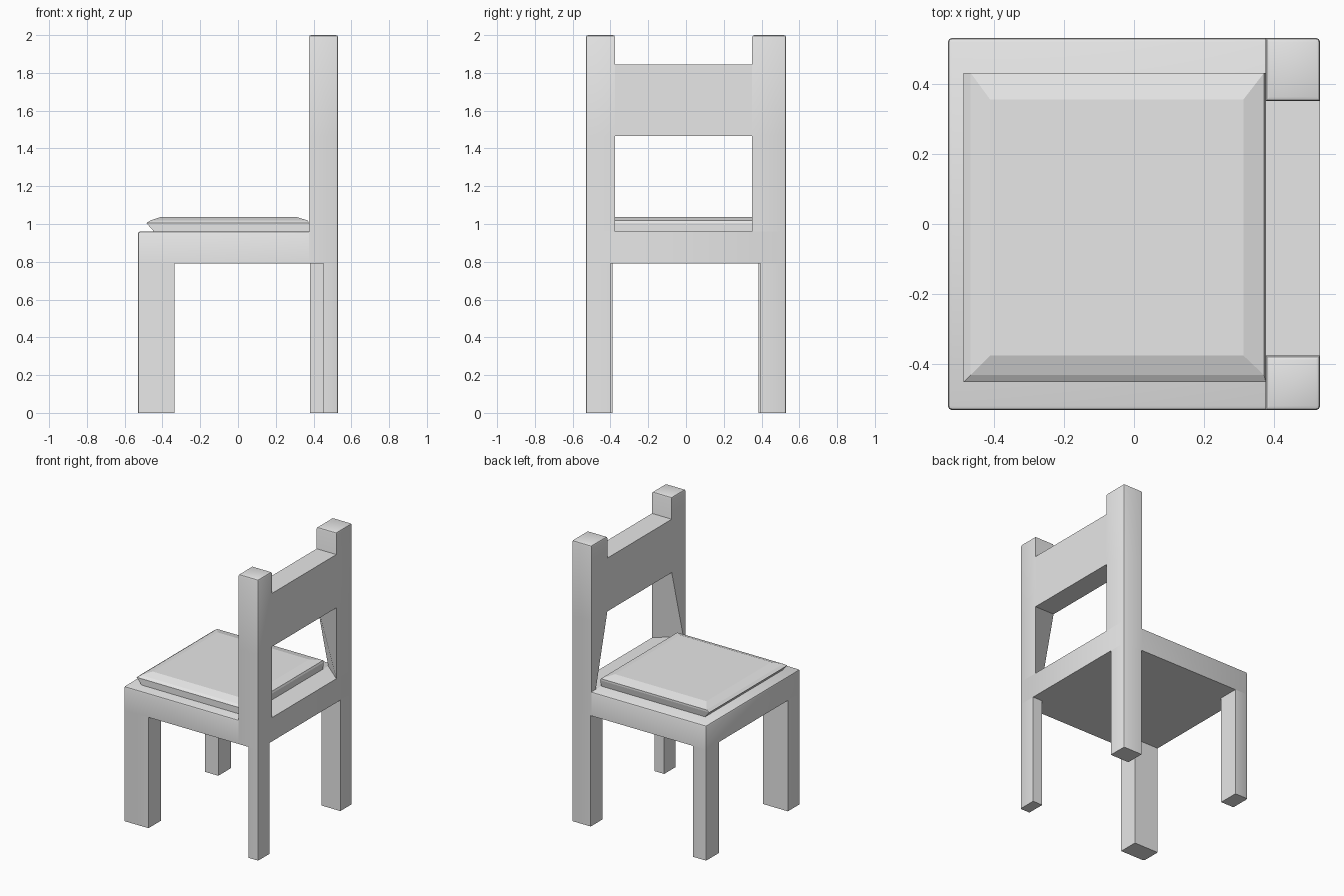
import bpy, bmesh
from mathutils import Vector

cube = bpy.data.objects.get("Cube")
if cube:
    bpy.data.objects.remove(cube, do_unlink=True)

grey = bpy.data.materials.new("plain_grey")
grey.use_nodes = True
grey.diffuse_color = (0.8, 0.8, 0.8, 1)
grey.node_tree.nodes["Principled BSDF"].inputs["Base Color"].default_value = (0.8, 0.8, 0.8, 1)

R = 0.53       # half width of the chair
SEAT = 0.96    # top of the seat frame
UNDER = 0.79   # underside of the seat frame
BACK = 0.375   # front plane of the backrest


def near(a, b):
    return abs(a - b) < 0.001


def finish(name, bm):
    bmesh.ops.recalc_face_normals(bm, faces=bm.faces)
    mesh = bpy.data.meshes.new(name)
    bm.to_mesh(mesh)
    bm.free()
    mesh.materials.append(grey)
    ob = bpy.data.objects.new(name, mesh)
    bpy.context.collection.objects.link(ob)
    bpy.ops.object.select_all(action='DESELECT')
    ob.select_set(True)
    bpy.context.view_layer.objects.active = ob
    bpy.ops.object.shade_smooth_by_angle()
    return ob


def box(name, x, y, z, rule=None, shift=None):
    """Box from ranges; outer corner edges and those chosen by rule are rounded."""
    bm = bmesh.new()
    bmesh.ops.create_cube(bm, size=1)
    for v in bm.verts:
        v.co = Vector([r[0] if c < 0 else r[1] for c, r in zip(v.co, (x, y, z))])
    if shift:
        for v in bm.verts:
            shift(v)
    edges = []
    for e in bm.edges:
        m = (e.verts[0].co + e.verts[1].co) / 2
        if near(abs(m.x), R) and near(abs(m.y), R) or rule and rule(m):
            edges.append(e)
    if edges:
        bmesh.ops.bevel(bm, geom=edges, offset=0.012, segments=2,
                        profile=0.5, affect='EDGES')
    return finish(name, bm)


# Seat frame with a rounded rim, and the rail under the backrest
box("seat_frame", (-R, BACK), (-R, R), (UNDER, SEAT),
    lambda m: near(m.z, SEAT) and not near(m.x, BACK))
box("rear_rail", (BACK, R), (-R, R), (UNDER, SEAT))

# Four legs, each with its own section
box("front_right_leg", (-R, -0.335), (-R, -0.39), (0, UNDER))
box("front_left_leg", (-R, -0.425), (0.385, R), (0, UNDER))
box("rear_right_leg", (0.452, R), (-R, -0.40), (0, UNDER))
box("rear_left_leg", (0.38, R), (0.395, R), (0, UNDER))

# Backrest posts; the inner front edge flares outward toward the seat
OPEN_TOP = 1.465
for side, inner in ((-1, -0.375), (1, 0.35)):
    label = "left" if side > 0 else "right"
    span = tuple(sorted((inner, side * R)))

    def flare(v):
        if near(v.co.x, BACK) and near(v.co.y, inner) and near(v.co.z, SEAT):
            v.co.y += side * 0.13

    box(label + "_post_lower", (BACK, R), span, (SEAT, OPEN_TOP), shift=flare)
    box(label + "_post_upper", (BACK, R), span, (OPEN_TOP, 2.0),
        lambda m: near(m.z, 2.0))

# Back panel between the posts
box("back_panel", (BACK, R), (-0.375, 0.35), (OPEN_TOP, 1.845))

# Cushion from stacked rings: x range, y range, height
rings = [
    (-0.445, 0.375, -0.45, 0.42, 0.96),
    (-0.485, 0.375, -0.45, 0.43, 1.005),
    (-0.465, 0.37, -0.43, 0.43, 1.018),
    (-0.41, 0.312, -0.375, 0.355, 1.037),
]
bm = bmesh.new()
loops = [[bm.verts.new(p) for p in ((a, c, z), (b, c, z), (b, d, z), (a, d, z))]
         for a, b, c, d, z in rings]
for low, high in zip(loops, loops[1:]):
    for i in range(4):
        j = (i + 1) % 4
        bm.faces.new((low[i], low[j], high[j], high[i]))
bm.faces.new(loops[0][::-1])
bm.faces.new(loops[-1])
cushion = finish("cushion", bm)
for p in cushion.data.polygons:
    p.use_smooth = False
